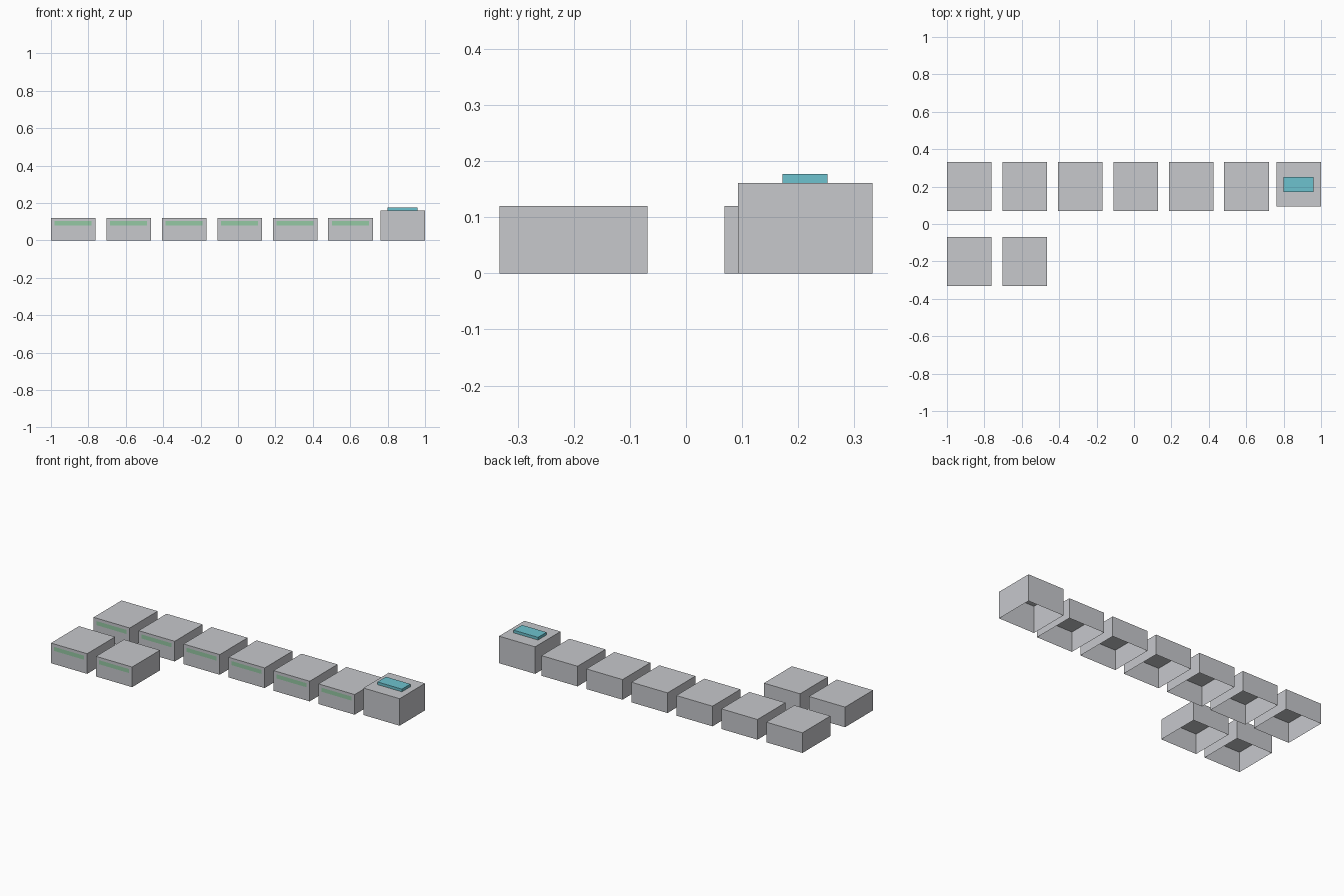
import bpy
import bmesh

if "Cube" in bpy.data.objects:
    bpy.data.objects.remove(bpy.data.objects["Cube"])


def material(name, rgb):
    m = bpy.data.materials.new(name)
    m.diffuse_color = (*rgb, 1)
    m.use_nodes = True
    m.node_tree.nodes["Principled BSDF"].inputs["Base Color"].default_value = m.diffuse_color
    return m


GREY = material("cabinet grey", (0.57, 0.58, 0.605))
GREEN = material("strip green", (0.3, 0.58, 0.37))
TEAL = material("screen teal", (0.155, 0.54, 0.62))


def finish(name, bm, mat):
    """Turn a bmesh into a scene object with one material."""
    mesh = bpy.data.meshes.new(name)
    bm.to_mesh(mesh)
    bm.free()
    mesh.materials.append(mat)
    obj = bpy.data.objects.new(name, mesh)
    bpy.context.collection.objects.link(obj)


def shell(name, lo, hi, mat):
    """Axis-aligned box between two corners, without a floor."""
    bm = bmesh.new()
    bmesh.ops.create_cube(bm, size=1)
    bm.normal_update()
    floor = [f for f in bm.faces if f.normal.z < -0.5]
    bmesh.ops.delete(bm, geom=floor, context='FACES_ONLY')
    for v in bm.verts:
        v.co = [lo[i] + (v.co[i] + 0.5) * (hi[i] - lo[i]) for i in range(3)]
    finish(name, bm, mat)


def front_panel(name, x0, x1, y, z0, z1, mat):
    """Flat rectangle facing -y."""
    bm = bmesh.new()
    bm.faces.new([bm.verts.new(c) for c in
                  ((x0, y, z0), (x1, y, z0), (x1, y, z1), (x0, y, z1))])
    finish(name, bm, mat)


WIDTH, PITCH, HEIGHT = 0.238, 0.2965, 0.12

# Rows of open-bottomed cabinets, each with a painted green strip on the front
for row, count, y0, y1 in (("back", 6, 0.069, 0.332), ("front", 2, -0.332, -0.069)):
    for i in range(count):
        x = -1 + i * PITCH
        shell(f"{row}_cabinet_{i + 1}", (x, y0, 0), (x + WIDTH, y1, HEIGHT), GREY)
        front_panel(f"{row}_strip_{i + 1}", x + 0.02, x + WIDTH - 0.02,
                    y0 - 0.0008, 0.079, 0.103, GREEN)

# Taller end cabinet with a screen on top
shell("end_cabinet", (0.762, 0.093, 0), (1, 0.332, 0.161), GREY)
shell("screen", (0.799, 0.172, 0.161), (0.96, 0.252, 0.177), TEAL)
